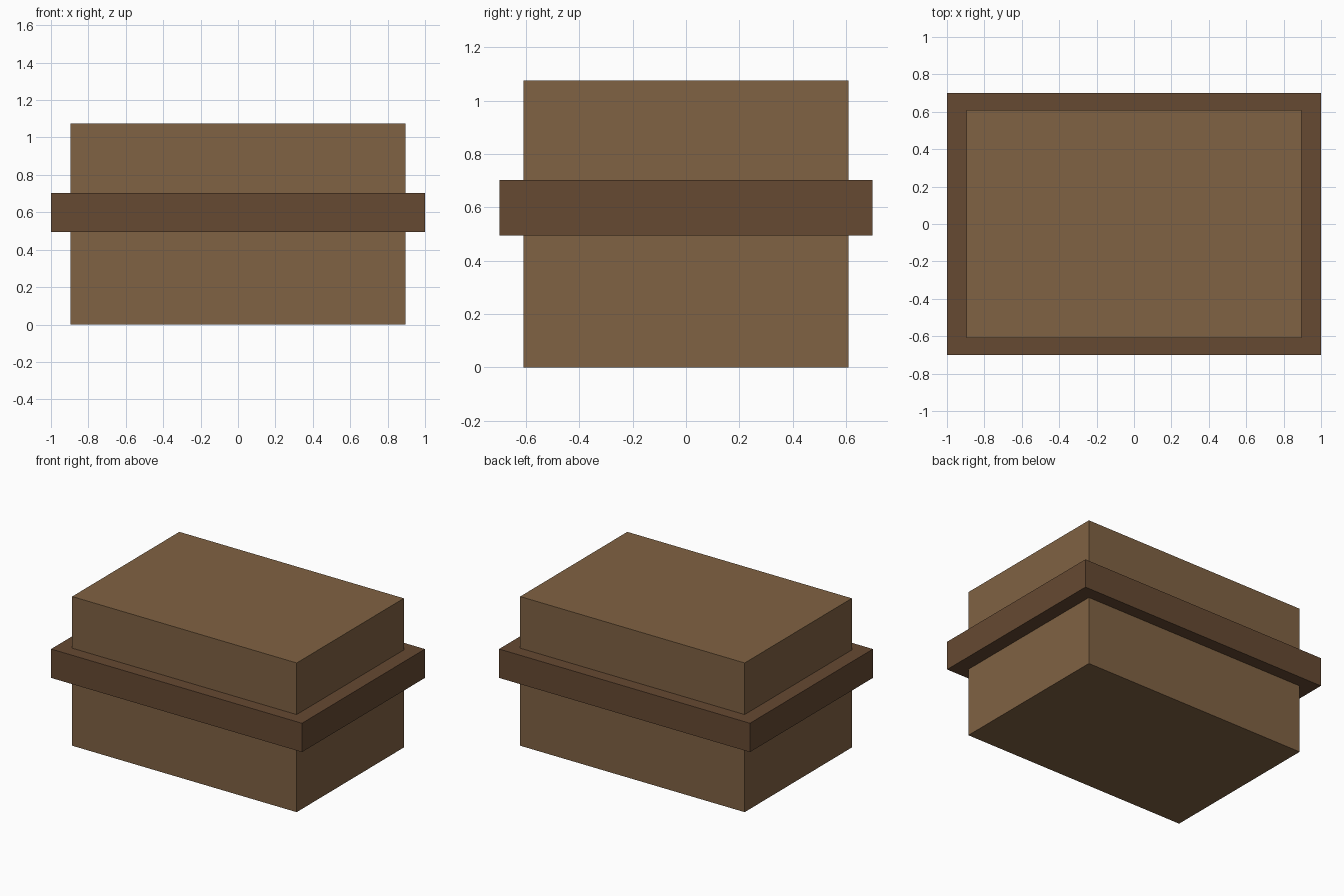
import bpy

if "Cube" in bpy.data.objects:
    bpy.data.objects.remove(bpy.data.objects["Cube"])


def material(name, color):
    mat = bpy.data.materials.new(name)
    mat.diffuse_color = (*color, 1.0)
    mat.use_nodes = True
    mat.node_tree.nodes["Principled BSDF"].inputs["Base Color"].default_value = mat.diffuse_color
    return mat


def box(name, size_x, size_y, z0, z1, mat):
    bpy.ops.mesh.primitive_cube_add(size=1, location=(0, 0, (z0 + z1) / 2))
    obj = bpy.context.object
    obj.name = name
    obj.scale = (size_x, size_y, z1 - z0)
    bpy.ops.object.transform_apply(location=False, rotation=False, scale=True)
    obj.data.materials.append(mat)
    return obj


light_wood = material("light_wood", (0.216, 0.122, 0.056))
dark_wood = material("dark_wood", (0.133, 0.067, 0.032))

# Crate body
box("crate_body", 1.79, 1.22, 0.0, 1.075, light_wood)

# Wide band around the middle
box("middle_band", 2.0, 1.4, 0.495, 0.703, dark_wood)
